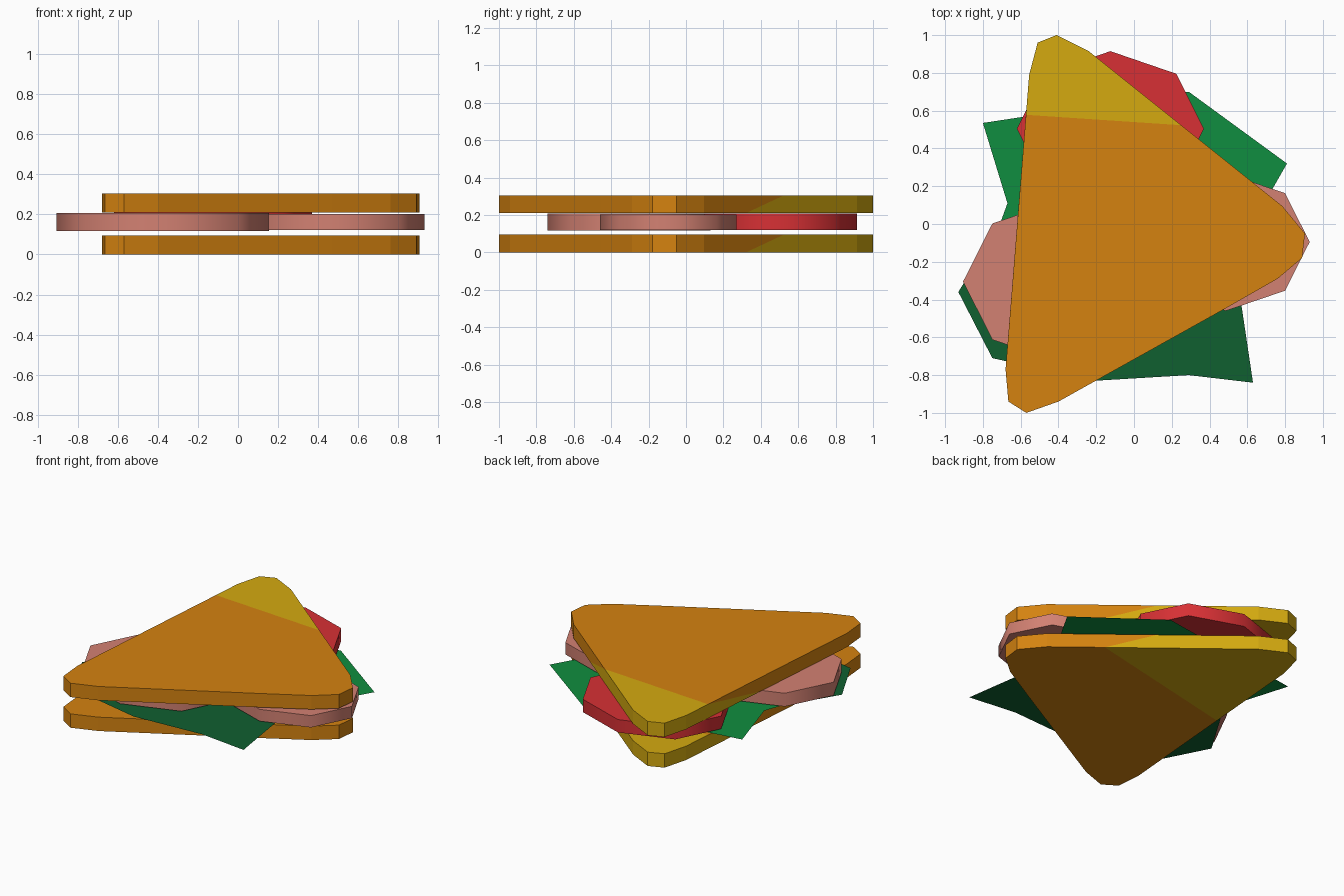
import bpy, bmesh, math

if "Cube" in bpy.data.objects:
    bpy.data.objects.remove(bpy.data.objects["Cube"])


def material(name, color):
    m = bpy.data.materials.new(name)
    m.diffuse_color = (*color, 1)
    m.use_nodes = True
    m.node_tree.nodes["Principled BSDF"].inputs["Base Color"].default_value = m.diffuse_color
    return m


CRUST = material("toast_orange", (0.66, 0.225, 0.005))
CHEESE = material("toast_yellow", (0.66, 0.40, 0.005))
RED = material("tomato_red", (0.68, 0.03, 0.035))
PINK = material("ham_pink", (0.65, 0.22, 0.17))
LIGHT = material("light_green", (0.005, 0.27, 0.05))
DARK = material("dark_green", (0.005, 0.115, 0.03))


def finish(name, bm, mats):
    me = bpy.data.meshes.new(name)
    bm.to_mesh(me)
    bm.free()
    for m in mats:
        me.materials.append(m)
    ob = bpy.data.objects.new(name, me)
    bpy.context.collection.objects.link(ob)
    return ob


# Bread: rounded triangle; the toasted tip is split off along a slanted seam
TIP = [(-0.24, 0.915), (-0.41, 1.0), (-0.51, 0.96), (-0.555, 0.79)]
BODY = [(-0.68, -0.77), (-0.665, -0.94), (-0.57, -1.0), (-0.40, -0.94),
        (0.47, -0.455), (0.76, -0.29), (0.89, -0.18), (0.905, -0.05), (0.785, 0.095)]
SEAM_TOP = [(0.25, 0.523), (-0.572, 0.578)]      # right, left
SEAM_LOW = [(0.504, 0.32), (-0.613, 0.07)]


def bread(name, z0, z1):
    bm = bmesh.new()

    def ring(seam, z):
        pts = [seam[0]] + TIP + [seam[1]] + BODY
        return [bm.verts.new((x, y, z)) for x, y in pts]

    low, top = ring(SEAM_LOW, z0), ring(SEAM_TOP, z1)
    n, k = len(low), len(TIP) + 2
    for i in range(n):
        j = (i + 1) % n
        f = bm.faces.new((low[i], low[j], top[j], top[i]))
        f.material_index = 1 if i < k - 1 else 0
    for r, flip in ((low, True), (top, False)):
        for part, idx in ((r[:k], 1), (r[k - 1:] + r[:1], 0)):
            f = bm.faces.new(part[::-1] if flip else part)
            f.material_index = idx
    finish(name, bm, [CRUST, CHEESE])


bread("bottom_bread", 0.0, 0.095)
bread("top_bread", 0.21, 0.305)


# Fillings: eight-sided oval slices with smooth rims
def slice_disc(name, cx, cy, rx, ry, z0, z1, mat):
    bm = bmesh.new()
    rings = [[bm.verts.new((cx + rx * math.cos(i * math.pi / 4),
                            cy + ry * math.sin(i * math.pi / 4), z)) for i in range(8)]
             for z in (z0, z1)]
    low, top = rings
    for i in range(8):
        j = (i + 1) % 8
        bm.faces.new((low[i], low[j], top[j], top[i]))
    bm.faces.new(low[::-1])
    bm.faces.new(top)
    ob = finish(name, bm, [mat])
    bpy.ops.object.select_all(action='DESELECT')
    ob.select_set(True)
    bpy.context.view_layer.objects.active = ob
    bpy.ops.object.shade_smooth_by_angle(angle=math.radians(60))


slice_disc("ham_left", -0.375, -0.305, 0.53, 0.435, 0.117, 0.208, PINK)
slice_disc("ham_right", 0.486, -0.095, 0.444, 0.365, 0.121, 0.202, PINK)
slice_disc("tomato", -0.125, 0.505, 0.495, 0.41, 0.121, 0.209, RED)

# Lettuce: one flat ragged leaf, light at the back and dark at the front
bm = bmesh.new()
right, left = [bm.verts.new((x, y, 0.108)) for x, y in ((0.53, -0.17), (-0.71, 0.0))]
BACK = [(0.81, 0.32), (0.29, 0.70), (-0.80, 0.535), (-0.67, 0.11)]
FRONT = [(-0.93, -0.36), (-0.75, -0.71), (-0.21, -0.83), (0.29, -0.80), (0.63, -0.84)]
bm.faces.new([right] + [bm.verts.new((x, y, 0.108)) for x, y in BACK] + [left])
f = bm.faces.new([left] + [bm.verts.new((x, y, 0.108)) for x, y in FRONT] + [right])
f.material_index = 1
finish("lettuce", bm, [LIGHT, DARK])
